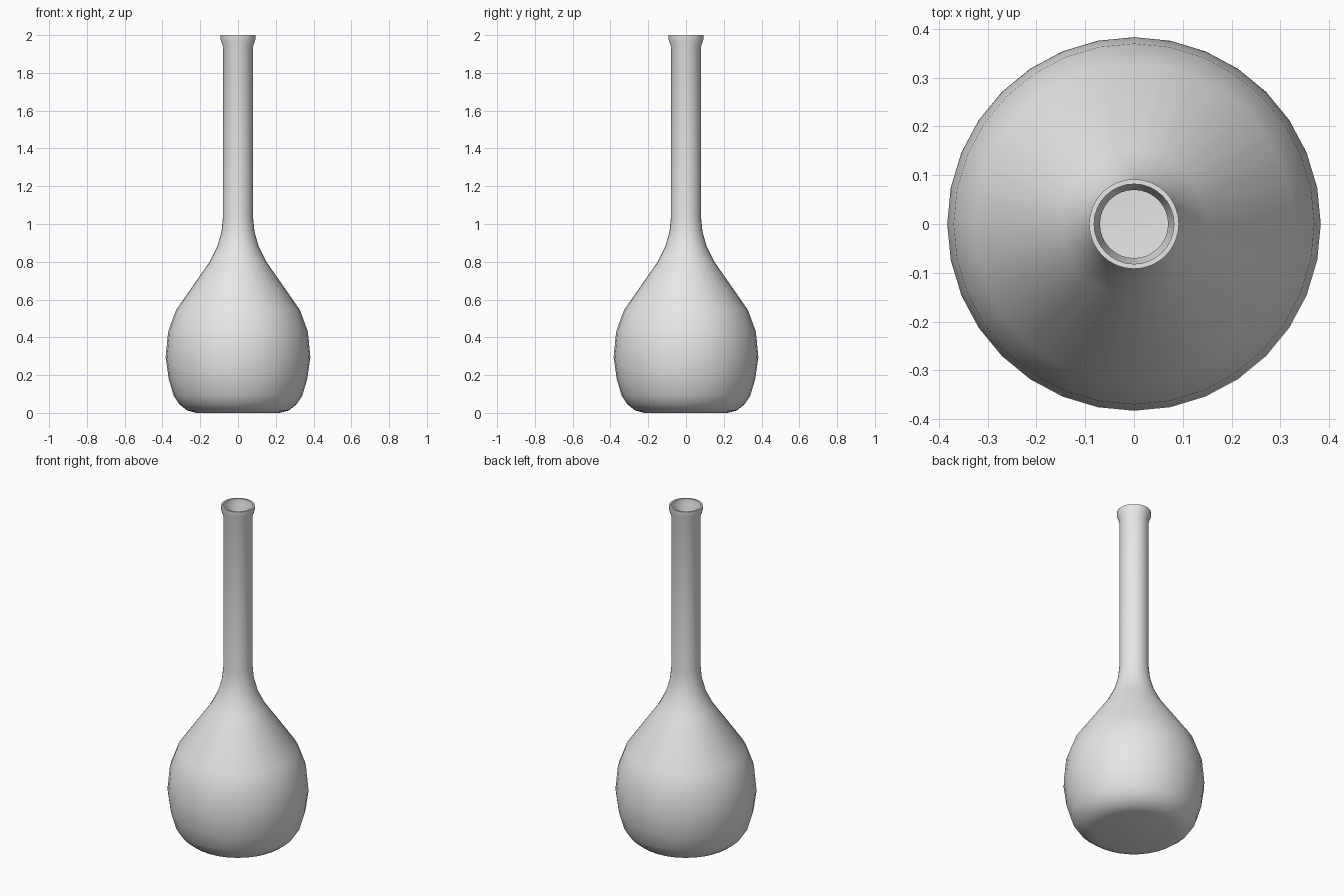
import bpy
import bmesh
from math import cos, sin, tau, radians

cube = bpy.data.objects.get("Cube")
if cube:
    bpy.data.objects.remove(cube, do_unlink=True)

SIDES = 32
WALL = 0.01

# Outer silhouette (radius, height) from base to lip
PROFILE = [
    (0.22, 0.0), (0.27, 0.013), (0.31, 0.045), (0.34, 0.09),
    (0.367, 0.18), (0.383, 0.295), (0.37, 0.43), (0.328, 0.545),
    (0.15, 0.80), (0.11, 0.88), (0.087, 0.96), (0.08, 1.03),
    (0.08, 1.94), (0.092, 1.975), (0.092, 2.0),
]


def lathe(name, profile):
    """Revolve a profile about z, closed at the base and open at the top."""
    bm = bmesh.new()
    rings = []
    for r, z in profile:
        rings.append([bm.verts.new((r * cos(tau * i / SIDES), r * sin(tau * i / SIDES), z))
                      for i in range(SIDES)])
    for low, high in zip(rings, rings[1:]):
        for i in range(SIDES):
            j = (i + 1) % SIDES
            bm.faces.new((low[i], low[j], high[j], high[i]))
    bm.faces.new(list(reversed(rings[0])))
    mesh = bpy.data.meshes.new(name)
    bm.to_mesh(mesh)
    bm.free()
    obj = bpy.data.objects.new(name, mesh)
    bpy.context.collection.objects.link(obj)
    return obj


# Plain light grey
grey = bpy.data.materials.new("light grey")
grey.use_nodes = True
colour = (0.8, 0.8, 0.8, 1.0)
grey.diffuse_color = colour
grey.node_tree.nodes["Principled BSDF"].inputs["Base Color"].default_value = colour

# Hollow long-necked vessel with a thin wall
vessel = lathe("long_neck_vase", PROFILE)
vessel.data.materials.append(grey)
shell = vessel.modifiers.new("wall", 'SOLIDIFY')
shell.thickness = WALL
shell.offset = -1
shell.use_even_offset = True

bpy.ops.object.select_all(action='DESELECT')
vessel.select_set(True)
bpy.context.view_layer.objects.active = vessel
bpy.ops.object.modifier_apply(modifier=shell.name)
bpy.ops.object.shade_smooth_by_angle(angle=radians(45))
